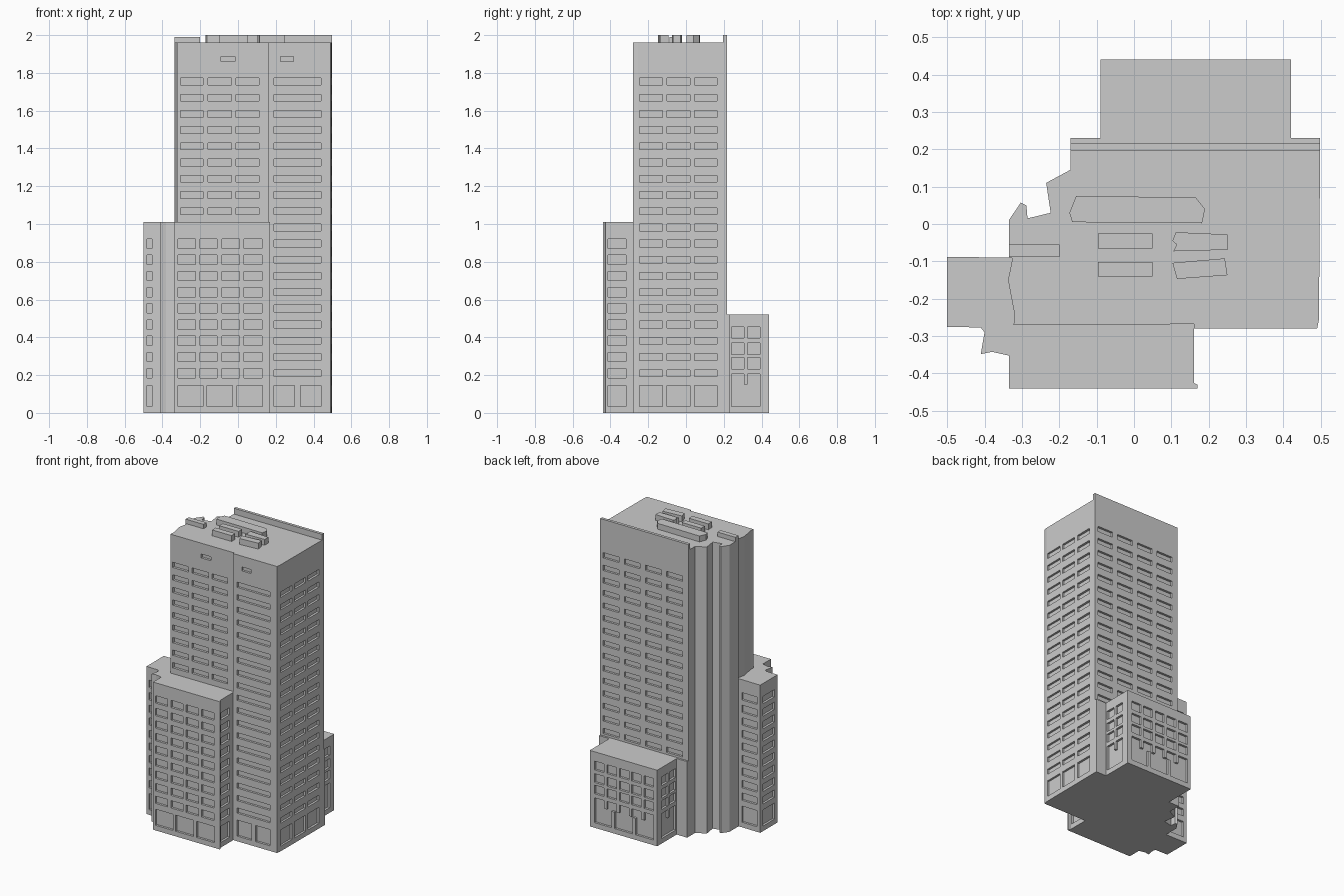
import bpy, bmesh
from mathutils import Matrix, Vector

if "Cube" in bpy.data.objects:
    bpy.data.objects.remove(bpy.data.objects["Cube"])

DEPTH = 0.015
FLOORS = [0.21 + 0.0858 * i for i in range(19)]     # window row centres
GROUND = [(0.035, 0.145)]                           # ground floor openings


def finish(name, bm):
    bmesh.ops.recalc_face_normals(bm, faces=bm.faces)
    me = bpy.data.meshes.new(name)
    bm.to_mesh(me)
    bm.free()
    ob = bpy.data.objects.new(name, me)
    bpy.context.collection.objects.link(ob)
    return ob


def prism(name, pts, z0, z1):
    bm = bmesh.new()
    f = bm.faces.new([bm.verts.new((x, y, z0)) for x, y in pts])
    r = bmesh.ops.extrude_face_region(bm, geom=[f])
    vs = [v for v in r["geom"] if isinstance(v, bmesh.types.BMVert)]
    bmesh.ops.translate(bm, verts=vs, vec=(0, 0, z1 - z0))
    return finish(name, bm)


def rect(x0, x1, y0, y1):
    return [(x0, y0), (x1, y0), (x1, y1), (x0, y1)]


def rows(zs, h):
    return [(z - h / 2, z + h / 2) for z in zs]


def windows(side, wall, spans, zspans):
    """Boxes that recess a grid of windows into the wall on side +x, -x, +y or -y."""
    s = 1 if side[0] == "+" else -1
    n = sorted((wall - s * DEPTH, wall + s * 0.03))
    out = []
    for a in spans:
        for z in zspans:
            out.append((n, a, z) if side[1] == "x" else (a, n, z))
    return out


def carve(ob, boxes):
    bm = bmesh.new()
    for b in boxes:
        c = Vector([(lo + hi) / 2 for lo, hi in b])
        d = [hi - lo for lo, hi in b]
        bmesh.ops.create_cube(bm, size=1, matrix=Matrix.Translation(c) @ Matrix.Diagonal((*d, 1)))
    cutter = finish("window_cutter", bm)
    cutter.hide_render = True
    m = ob.modifiers.new("windows", "BOOLEAN")
    m.operation, m.solver, m.object = "DIFFERENCE", "EXACT", cutter
    bpy.context.view_layer.objects.active = ob
    bpy.ops.object.modifier_apply(modifier=m.name)
    bpy.data.objects.remove(cutter)


# Main tower with irregular fluted left side
tower = prism("tower", [
    (0.16, -0.268), (0.16, -0.28), (0.49, -0.28), (0.495, -0.255), (0.498, 0.217),
    (-0.17, 0.217), (-0.17, 0.145), (-0.235, 0.11), (-0.223, 0.03), (-0.285, 0.015),
    (-0.288, 0.05), (-0.303, 0.057), (-0.335, 0.01), (-0.335, -0.09), (-0.325, -0.092),
    (-0.337, -0.15), (-0.32, -0.24), (-0.322, -0.27)], 0, 1.96)
strip = rows(FLOORS, 0.036)
vent = [(1.859, 1.886)]
side_cols = [(-0.245, -0.125), (-0.10, 0.02), (0.045, 0.165)]
carve(tower,
      windows("-y", -0.28, [(0.19, 0.44)], strip)
      + windows("-y", -0.28, [(0.19, 0.30), (0.33, 0.44)], GROUND)
      + windows("-y", -0.28, [(0.225, 0.295)], vent)
      + windows("-y", -0.268, [(-0.305, -0.185), (-0.16, -0.035), (-0.01, 0.11)], strip[10:])
      + windows("-y", -0.268, [(-0.09, -0.015)], vent)
      + windows("+x", 0.497, side_cols, strip + GROUND)
      + windows("+y", 0.217, [(x, x + 0.12) for x in (-0.125, 0.035, 0.195, 0.355)], strip[4:]))

# Mid-height front block with left wing
front = prism("front_block", [
    (-0.335, -0.44), (0.17, -0.44), (0.17, -0.43), (0.16, -0.425), (0.16, -0.262),
    (-0.31, -0.262), (-0.325, -0.15), (-0.325, -0.09), (-0.5, -0.088), (-0.5, -0.275),
    (-0.41, -0.277), (-0.40, -0.29), (-0.41, -0.348), (-0.38, -0.342), (-0.335, -0.352)], 0, 1.01)
panes = rows(FLOORS[:9], 0.05)
carve(front,
      windows("-y", -0.44, [(-0.318, -0.225), (-0.20, -0.11), (-0.085, 0.008), (0.032, 0.128)], panes)
      + windows("-y", -0.44, [(-0.318, -0.185), (-0.165, -0.03), (-0.005, 0.13)], GROUND)
      + windows("+x", 0.16, [(-0.412, -0.318)], panes + GROUND)
      + windows("-y", -0.276, [(-0.482, -0.455)], panes + GROUND)
      + windows("-x", -0.5, [(-0.24, -0.12)], panes + GROUND)
      + windows("+y", -0.089, [(-0.475, -0.36)], panes + GROUND))

# Low rear block and the thin plinth behind the tower
rear = prism("rear_block", rect(-0.09, 0.42, 0.23, 0.44), 0, 0.52)
prism("rear_plinth", rect(-0.17, 0.498, 0.217, 0.23), 0, 0.52)
low = [(0.147, 0.205), (0.233, 0.292), (0.31, 0.37), (0.396, 0.456)]
cols5 = [(-0.063 + 0.094 * i, 0.009 + 0.094 * i) for i in range(5)]
cols2 = [(0.242, 0.308), (0.325, 0.392)]
carve(rear, windows("+y", 0.44, cols5, low)
      + windows("+x", 0.42, cols2, low) + windows("-x", -0.09, cols2, low))
# ground openings join the lowest row of panes
shop = [(0.035, 0.15)]
carve(rear, windows("+y", 0.44, [(-0.063, 0.073), (0.095, 0.232), (0.255, 0.385)], shop)
      + windows("+x", 0.42, [(0.242, 0.392)], shop) + windows("-x", -0.09, [(0.242, 0.392)], shop))

# Roof details
prism("rear_parapet", rect(-0.17, 0.498, 0.197, 0.217), 1.96, 2.0)
prism("roof_plant_room", [(-0.165, 0.005), (0.182, 0.002), (0.19, 0.04), (0.165, 0.071),
                          (-0.155, 0.075), (-0.173, 0.03)], 1.96, 2.0)
prism("roof_left_box", rect(-0.335, -0.2, -0.088, -0.055), 1.96, 1.99)
prism("roof_unit_1", rect(-0.097, 0.05, -0.065, -0.026), 1.96, 2.0)
prism("roof_unit_2", rect(-0.097, 0.05, -0.141, -0.102), 1.96, 2.0)
prism("roof_unit_3", [(0.105, -0.073), (0.25, -0.069), (0.25, -0.028), (0.112, -0.022),
                      (0.103, -0.045), (0.114, -0.055)], 1.96, 2.0)
prism("roof_unit_4", [(0.115, -0.147), (0.25, -0.137), (0.243, -0.092), (0.103, -0.104)], 1.96, 2.0)
